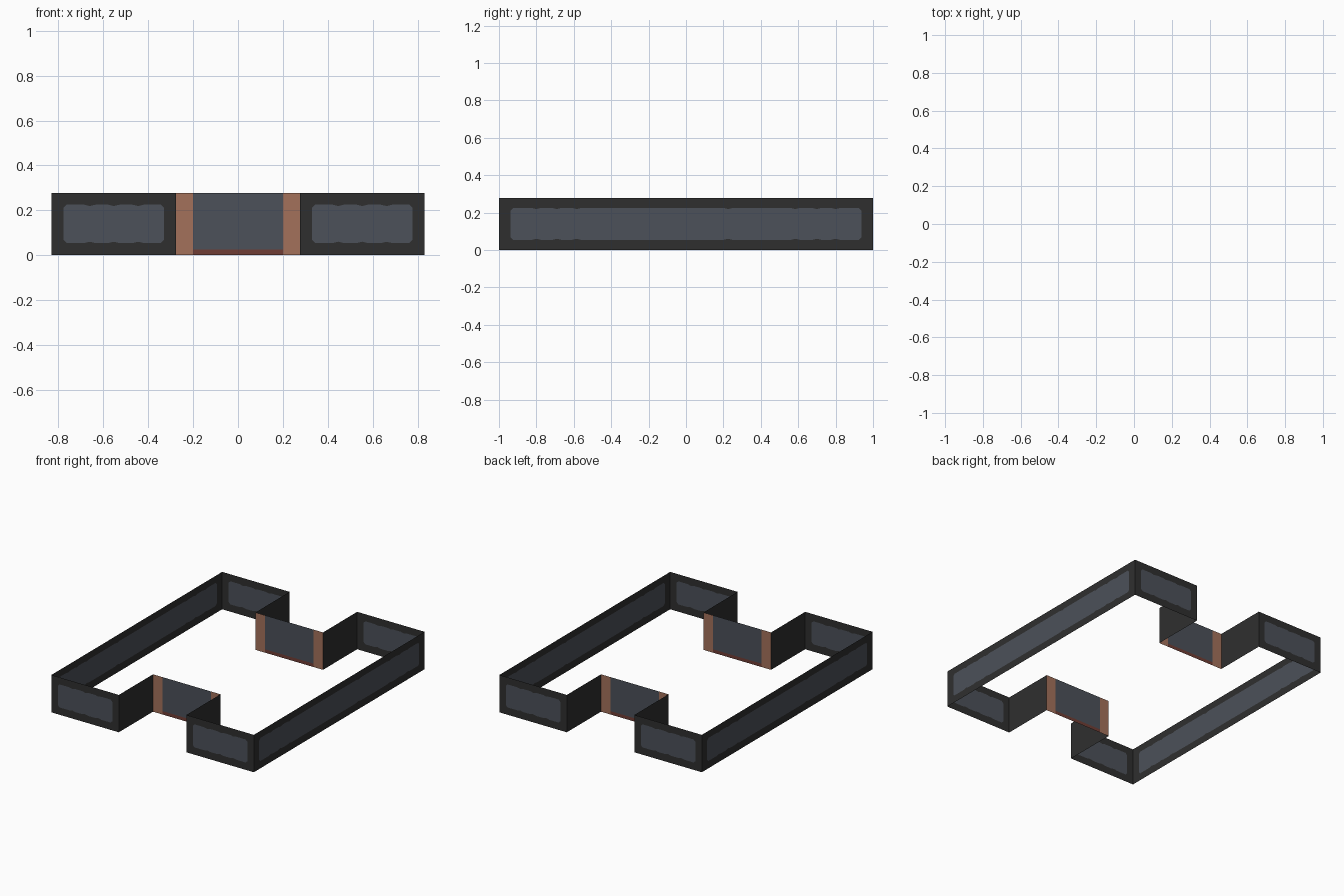
import bpy
from mathutils import Vector

if "Cube" in bpy.data.objects:
    bpy.data.objects.remove(bpy.data.objects["Cube"])

H = 0.277          # wall height


def material(name, rgb):
    m = bpy.data.materials.new(name)
    m.diffuse_color = (*rgb, 1)
    m.use_nodes = True
    m.node_tree.nodes["Principled BSDF"].inputs["Base Color"].default_value = m.diffuse_color
    return m


FRAME = material("charcoal", (0.028, 0.028, 0.028))
PANEL = material("slate", (0.072, 0.082, 0.100))
BROWN = material("terracotta", (0.37, 0.165, 0.105))
RED = material("dark_red", (0.16, 0.048, 0.036))


def wall(name, p, q, polys, mats):
    """Thin wall from p to q (outside on the right); polys are (points, slot) in (u, z)."""
    p, q = Vector((*p, 0)), Vector((*q, 0))
    d = (q - p).normalized()
    index, faces = {}, []
    for pts, _ in polys:
        faces.append([index.setdefault((round(u, 4), round(z, 4)), len(index)) for u, z in pts])
    me = bpy.data.meshes.new(name)
    me.from_pydata([p + d * u + Vector((0, 0, z)) for u, z in index], [], faces)
    for m in mats:
        me.materials.append(m)
    for f, (_, slot) in zip(me.polygons, polys):
        f.material_index = slot
    ob = bpy.data.objects.new(name, me)
    bpy.context.collection.objects.link(ob)


def rect(u0, u1, z0, z1, slot):
    return [(u0, z0), (u1, z0), (u1, z1), (u0, z1)], slot


def panelled(length, m, dips):
    """Dark frame around a worn-edged, chamfered inset panel."""
    z0, z1, c = 0.054, 0.225, 0.014
    a, b = m, length - m

    def edge(z, s):
        pts = [(a + c, z)]
        for t in dips:
            pts += [(t - 0.025, z), (t, z + s * 0.006), (t + 0.025, z)]
        return pts + [(b - c, z)]
    bot, top = edge(z0, 1), edge(z1, -1)
    left = [(a, z0 + c), (a, z1 - c)]
    right = [(b, z0 + c), (b, z1 - c)]
    return [
        (bot + right + top[::-1] + left[::-1], 1),
        ([(0, 0), (length, 0)] + bot[::-1], 0),
        ([(length, 0), (length, H)] + [top[-1]] + right[::-1] + [bot[-1]], 0),
        ([(length, H), (0, H)] + top, 0),
        ([(0, H), (0, 0)] + [bot[0]] + left + [top[0]], 0),
    ]


X, Y, N, NY = 0.83, 1.0, 0.277, 0.60
short = X - N
short_polys = panelled(short, 0.053, [0.17, 0.277, 0.385])
long_polys = panelled(2 * Y, 0.063, [0.2, 0.31, 0.415, 1.225, 1.585, 1.7, 1.8])
side_polys = [rect(0, Y - NY, 0, H, 0)]
# recessed entrance: posts, base strip and door panel
door_polys = [rect(0, 0.077, 0, H, 1), rect(2 * N - 0.077, 2 * N, 0, H, 1),
              rect(0.077, 2 * N - 0.077, 0, 0.025, 2),
              rect(0.077, 2 * N - 0.077, 0.025, H, 0)]

# half of the outline, repeated turned by 180 degrees
for tag, s in (("front", 1), ("back", -1)):
    def P(x, y):
        return (s * x, s * y)
    wall(tag + "_wall_a", P(-X, -Y), P(-N, -Y), short_polys, [FRAME, PANEL])
    wall(tag + "_recess_side_a", P(-N, -Y), P(-N, -NY), side_polys, [FRAME])
    wall(tag + "_recess_door", P(-N, -NY), P(N, -NY), door_polys, [PANEL, BROWN, RED])
    wall(tag + "_recess_side_b", P(N, -NY), P(N, -Y), side_polys, [FRAME])
    wall(tag + "_wall_b", P(N, -Y), P(X, -Y), short_polys, [FRAME, PANEL])
    wall("right_long_wall" if s > 0 else "left_long_wall", P(X, -Y), P(X, Y),
         long_polys, [FRAME, PANEL])
